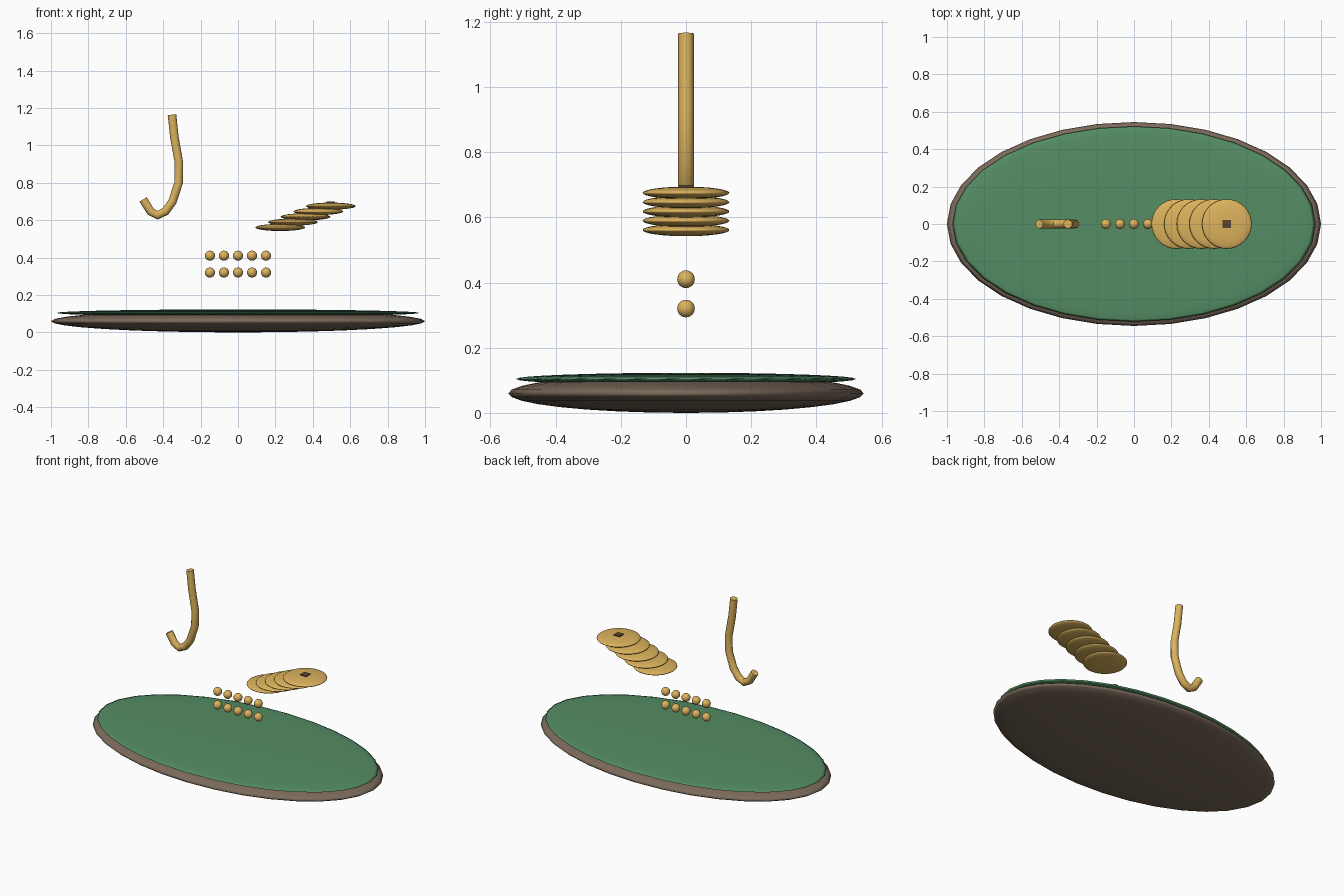
import bpy
from mathutils import Matrix

if "Cube" in bpy.data.objects:
    bpy.data.objects.remove(bpy.data.objects["Cube"])


def material(name, rgb):
    m = bpy.data.materials.new(name)
    m.diffuse_color = (*rgb, 1)
    m.use_nodes = True
    m.node_tree.nodes["Principled BSDF"].inputs["Base Color"].default_value = m.diffuse_color
    return m


WOOD = material("dark_wood", (0.20, 0.145, 0.105))
FELT = material("green_felt", (0.09, 0.27, 0.13))
BRASS = material("brass", (0.72, 0.45, 0.11))
HOLE = material("dark_hole", (0.10, 0.06, 0.03))


def ellipsoid(name, loc, radii, mat, seg=32, rings=16):
    bpy.ops.mesh.primitive_uv_sphere_add(segments=seg, ring_count=rings, radius=1, location=loc)
    ob = bpy.context.object
    ob.name = name
    ob.data.transform(Matrix.Diagonal((*radii, 1)))
    ob.data.materials.append(mat)
    bpy.ops.object.shade_smooth()
    return ob


# oval base and its felt top
ellipsoid("base", (0, 0, 0.06), (1.0, 0.545, 0.06), WOOD)
ellipsoid("felt_top", (0, 0, 0.104), (0.97, 0.522, 0.019), FELT)

# two rows of beads
for row, z in enumerate((0.32, 0.41)):
    for i in range(5):
        ellipsoid(f"bead_{row}_{i}", (-0.15 + 0.075 * i, 0, z), (0.027,) * 3, BRASS, 16, 12)

# leaning stack of coins
for i in range(5):
    ellipsoid(f"coin_{i}", (0.226 + 0.0675 * i, 0, 0.561 + 0.0285 * i),
              (0.133, 0.133, 0.019), BRASS)

# square hole marker on the top coin
bpy.ops.mesh.primitive_cube_add(size=1, location=(0.496, 0, 0.688))
hole = bpy.context.object
hole.name = "coin_hole"
hole.data.transform(Matrix.Diagonal((0.044, 0.044, 0.022, 1)))
hole.data.materials.append(HOLE)

# hook: round tube along a bent path
path = [(-.353, 1.164), (-.34, 1.043), (-.316, .909), (-.317, .802), (-.35, .70),
        (-.388, .647), (-.43, .626), (-.468, .647), (-.507, .711)]
curve = bpy.data.curves.new("hook", 'CURVE')
curve.dimensions = '3D'
curve.bevel_depth = 0.024
curve.bevel_resolution = 3
curve.use_fill_caps = True
spline = curve.splines.new('POLY')
spline.points.add(len(path) - 1)
for p, (x, z) in zip(spline.points, path):
    p.co = (x, 0, z, 1)
curve.materials.append(BRASS)
hook = bpy.data.objects.new("hook", curve)
bpy.context.collection.objects.link(hook)
bpy.ops.object.select_all(action='DESELECT')
hook.select_set(True)
bpy.context.view_layer.objects.active = hook
bpy.ops.object.convert(target='MESH')
bpy.ops.object.shade_smooth_by_angle(angle=0.87)
